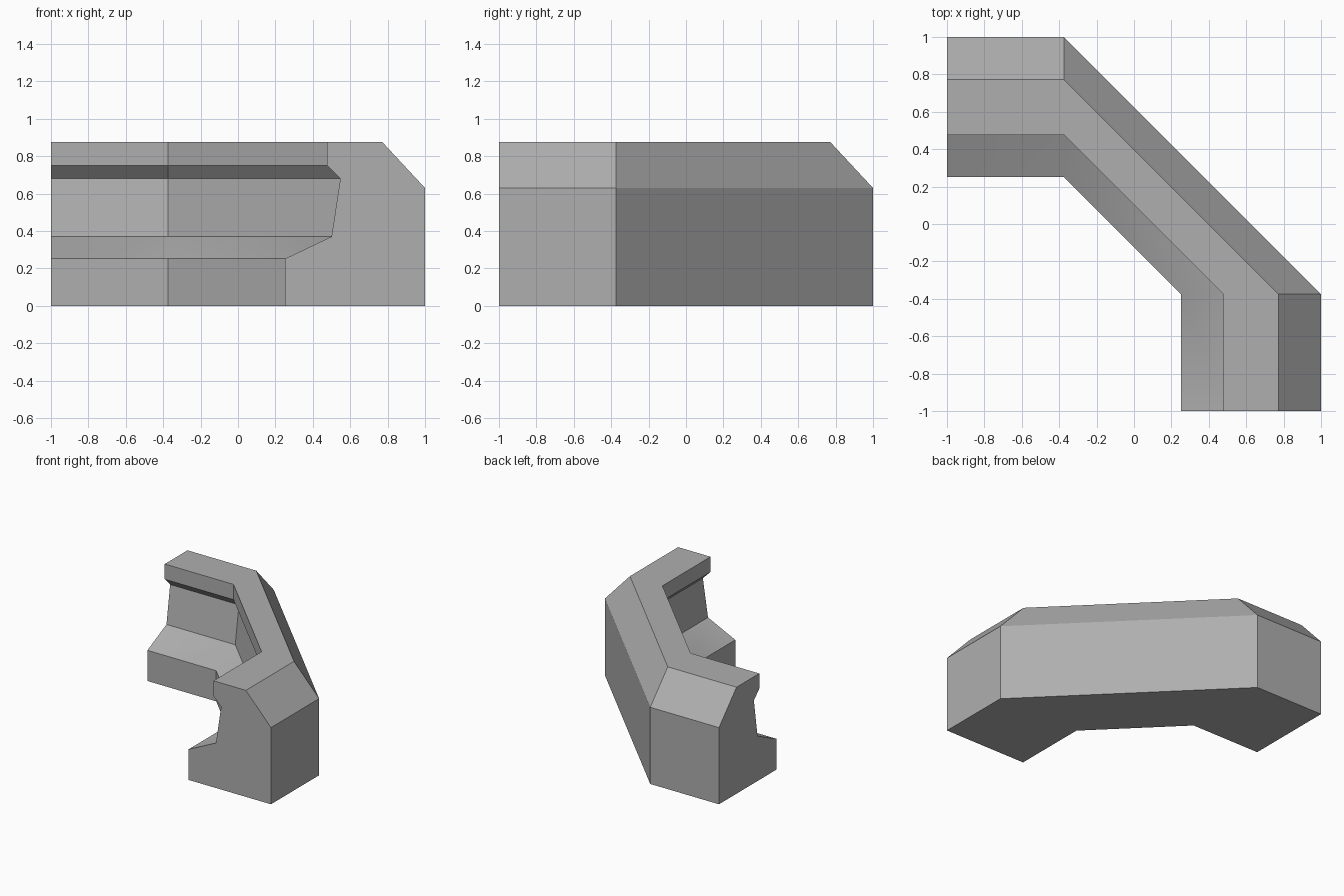
import bpy
import bmesh
import math

cube = bpy.data.objects.get("Cube")
if cube:
    bpy.data.objects.remove(cube, do_unlink=True)

# Mid-grey material
grey = bpy.data.materials.new("mid_grey")
grey.use_nodes = True
colour = (0.43, 0.43, 0.43, 1)
grey.diffuse_color = colour
grey.node_tree.nodes["Principled BSDF"].inputs["Base Color"].default_value = colour

# Wall cross-section: distance outwards, height
PROFILE = [(0.252, 0), (1, 0), (1, 0.63), (0.772, 0.875), (0.477, 0.875),
           (0.477, 0.75), (0.547, 0.68), (0.5, 0.37), (0.252, 0.252)]
END, BEND = -1, -0.375

# Straight arm, diagonal middle and second straight arm
stations = [lambda d, z: (d, END, z), lambda d, z: (d, BEND, z),
            lambda d, z: (BEND, d, z), lambda d, z: (END, d, z)]

bm = bmesh.new()
rings = [[bm.verts.new(place(d, z)) for d, z in PROFILE] for place in stations]
for a, b in zip(rings, rings[1:]):
    for i in range(len(PROFILE)):
        j = (i + 1) % len(PROFILE)
        bm.faces.new((a[i], a[j], b[j], b[i]))

# End caps
bm.faces.new(rings[0])
bm.faces.new(rings[-1])
bmesh.ops.recalc_face_normals(bm, faces=bm.faces)

mesh = bpy.data.meshes.new("corner_wall")
bm.to_mesh(mesh)
bm.free()
mesh.materials.append(grey)
wall = bpy.data.objects.new("corner_wall", mesh)
bpy.context.collection.objects.link(wall)

# Soft bend along the sloping ledge, crisp edges elsewhere
bpy.ops.object.select_all(action='DESELECT')
wall.select_set(True)
bpy.context.view_layer.objects.active = wall
bpy.ops.object.shade_smooth_by_angle(angle=math.radians(30))
